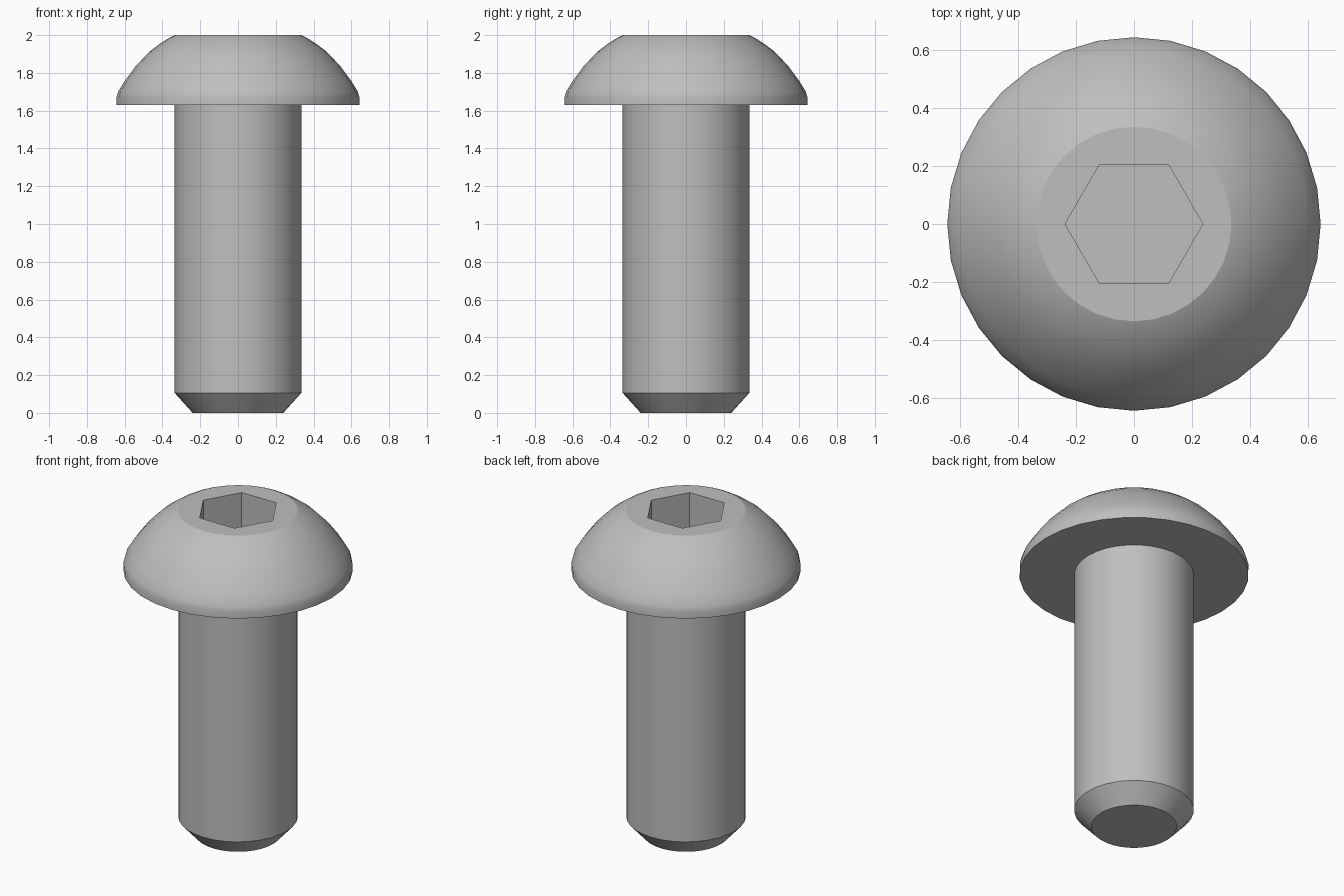
import bpy, bmesh, math

cube = bpy.data.objects.get("Cube")
if cube:
    bpy.data.objects.remove(cube, do_unlink=True)

SIDES = 32

steel = bpy.data.materials.new("grey_steel")
steel.use_nodes = True
colour = (0.52, 0.52, 0.52, 1)
steel.diffuse_color = colour
bsdf = next(n for n in steel.node_tree.nodes if n.type == 'BSDF_PRINCIPLED')
bsdf.inputs["Base Color"].default_value = colour


def ring(bm, radius, z, sides):
    return [bm.verts.new((radius * math.cos(2 * math.pi * i / sides),
                          radius * math.sin(2 * math.pi * i / sides), z))
            for i in range(sides)]


def loft(bm, lower, upper):
    n = len(lower)
    for i in range(n):
        j = (i + 1) % n
        bm.faces.new((lower[i], lower[j], upper[j], upper[i]))


# Chamfered shank, flat underside of the head, domed head
profile = [(0.24, 0), (0.335, 0.105), (0.335, 1.63),
           (0.643, 1.63), (0.643, 1.67), (0.635, 1.70), (0.60, 1.757),
           (0.54, 1.838), (0.466, 1.915), (0.41, 1.957), (0.36, 1.988), (0.335, 2)]
bm = bmesh.new()
rings = [ring(bm, r, z, SIDES) for r, z in profile]
for lower, upper in zip(rings, rings[1:]):
    loft(bm, lower, upper)
bm.faces.new(rings[0][::-1])

# Hexagonal key socket sunk into the flat top
rim = ring(bm, 0.237, 2, 6)
floor = ring(bm, 0.237, 1.76, 6)
loft(bm, rim, floor)
bm.faces.new(floor)

# Flat top between the dome and the socket
edges = [bm.edges.get((loop[i - 1], loop[i]))
         for loop in (rings[-1], rim) for i in range(len(loop))]
bmesh.ops.triangle_fill(bm, edges=edges, use_beauty=True, normal=(0, 0, 1))
bmesh.ops.recalc_face_normals(bm, faces=bm.faces)

mesh = bpy.data.meshes.new("button_head_bolt")
bm.to_mesh(mesh)
bm.free()
mesh.materials.append(steel)
bolt = bpy.data.objects.new("button_head_bolt", mesh)
bpy.context.collection.objects.link(bolt)

# Smooth round sides, flat top
bpy.ops.object.select_all(action='DESELECT')
bolt.select_set(True)
bpy.context.view_layer.objects.active = bolt
bpy.ops.object.shade_smooth_by_angle(angle=math.radians(30))
for face in mesh.polygons:
    if face.center.z > 1.999:
        face.use_smooth = False
